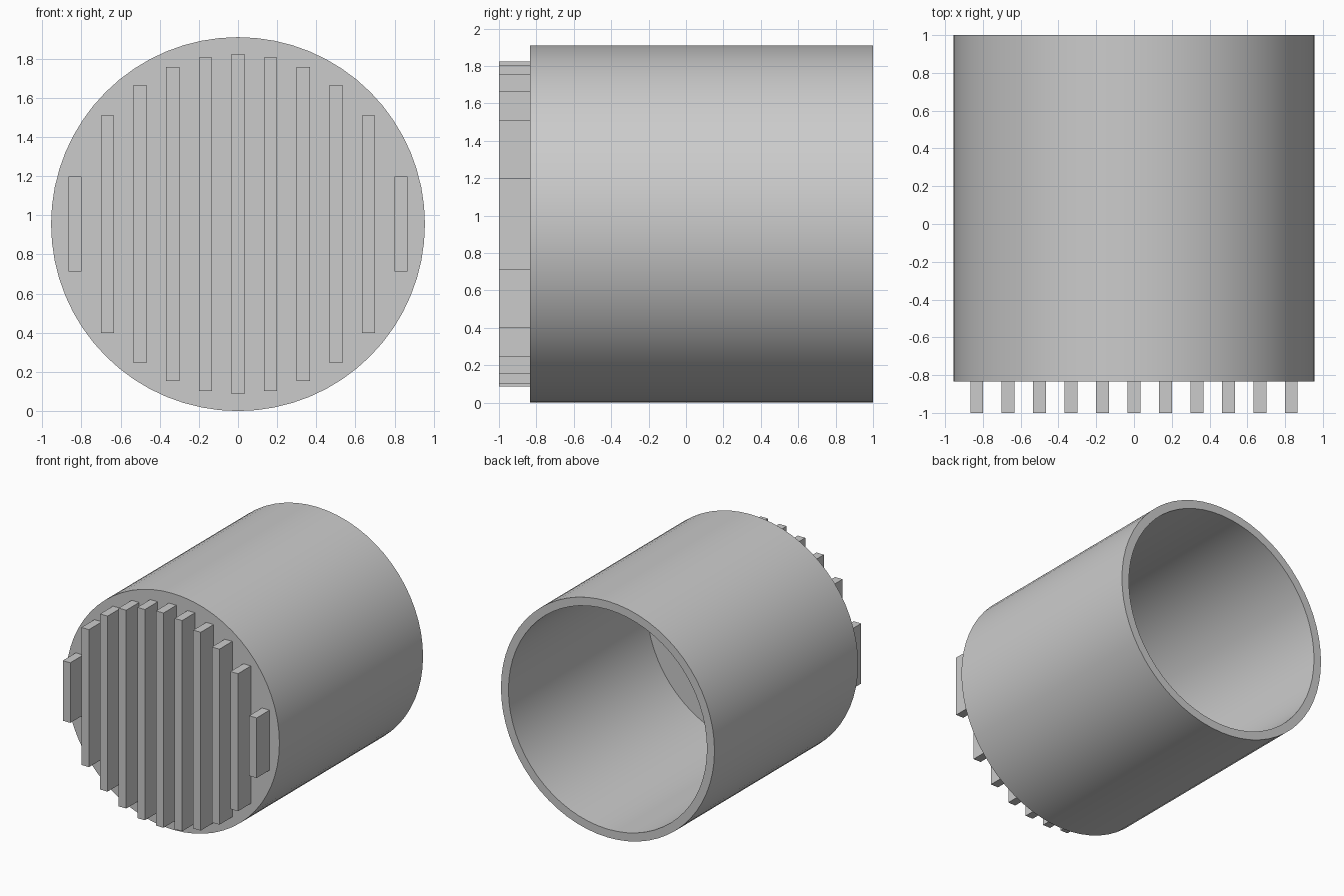
import bpy, math

if "Cube" in bpy.data.objects:
    bpy.data.objects.remove(bpy.data.objects["Cube"], do_unlink=True)

RADIUS, WALL = 0.955, 0.067
FRONT, BACK = -0.835, 1.0
SIDES = 64

grey = bpy.data.materials.new("plain_grey")
grey.use_nodes = True
colour = (0.6, 0.6, 0.6, 1)
grey.diffuse_color = colour
grey.node_tree.nodes["Principled BSDF"].inputs["Base Color"].default_value = colour


def add_mesh(name, verts, faces):
    mesh = bpy.data.meshes.new(name)
    mesh.from_pydata(verts, [], faces)
    mesh.materials.append(grey)
    obj = bpy.data.objects.new(name, mesh)
    bpy.context.collection.objects.link(obj)
    return obj


def ring(radius, y):
    angles = [2 * math.pi * i / SIDES for i in range(SIDES)]
    return [(radius * math.cos(a), y, RADIUS + radius * math.sin(a)) for a in angles]


# Open cup lying on its side: front disc, outer wall, rim, inner wall, floor
profile = [(RADIUS, FRONT), (RADIUS, BACK),
           (RADIUS - WALL, BACK), (RADIUS - WALL, FRONT + WALL)]
verts = [v for r, y in profile for v in ring(r, y)]
faces = [list(range(SIDES))]
for k in range(len(profile) - 1):
    for i in range(SIDES):
        j = (i + 1) % SIDES
        a, b = k * SIDES, (k + 1) * SIDES
        faces.append([a + i, b + i, b + j, a + j])
faces.append(list(range(len(verts) - 1, len(verts) - SIDES - 1, -1)))
cup = add_mesh("hollow_cylinder", verts, faces)
bpy.context.view_layer.objects.active = cup
cup.select_set(True)
bpy.ops.object.shade_smooth_by_angle(angle=math.radians(30))
cup.select_set(False)

# Vertical grip bars, their ends following a circle inside the front disc
for n in range(-5, 6):
    x = n / 6
    half = math.sqrt(0.868 ** 2 - x ** 2)
    bpy.ops.mesh.primitive_cube_add(size=1, location=(x, (FRONT - 1) / 2, RADIUS))
    bar = bpy.context.object
    bar.name = f"front_bar_{n + 6}"
    bar.scale = (0.067, FRONT + 1, 2 * half)
    bar.data.materials.append(grey)

# Consistent outward normals on the cup
bpy.ops.object.select_all(action="DESELECT")
cup.select_set(True)
bpy.context.view_layer.objects.active = cup
bpy.ops.object.mode_set(mode="EDIT")
bpy.ops.mesh.select_all(action="SELECT")
bpy.ops.mesh.normals_make_consistent(inside=False)
bpy.ops.object.mode_set(mode="OBJECT")
